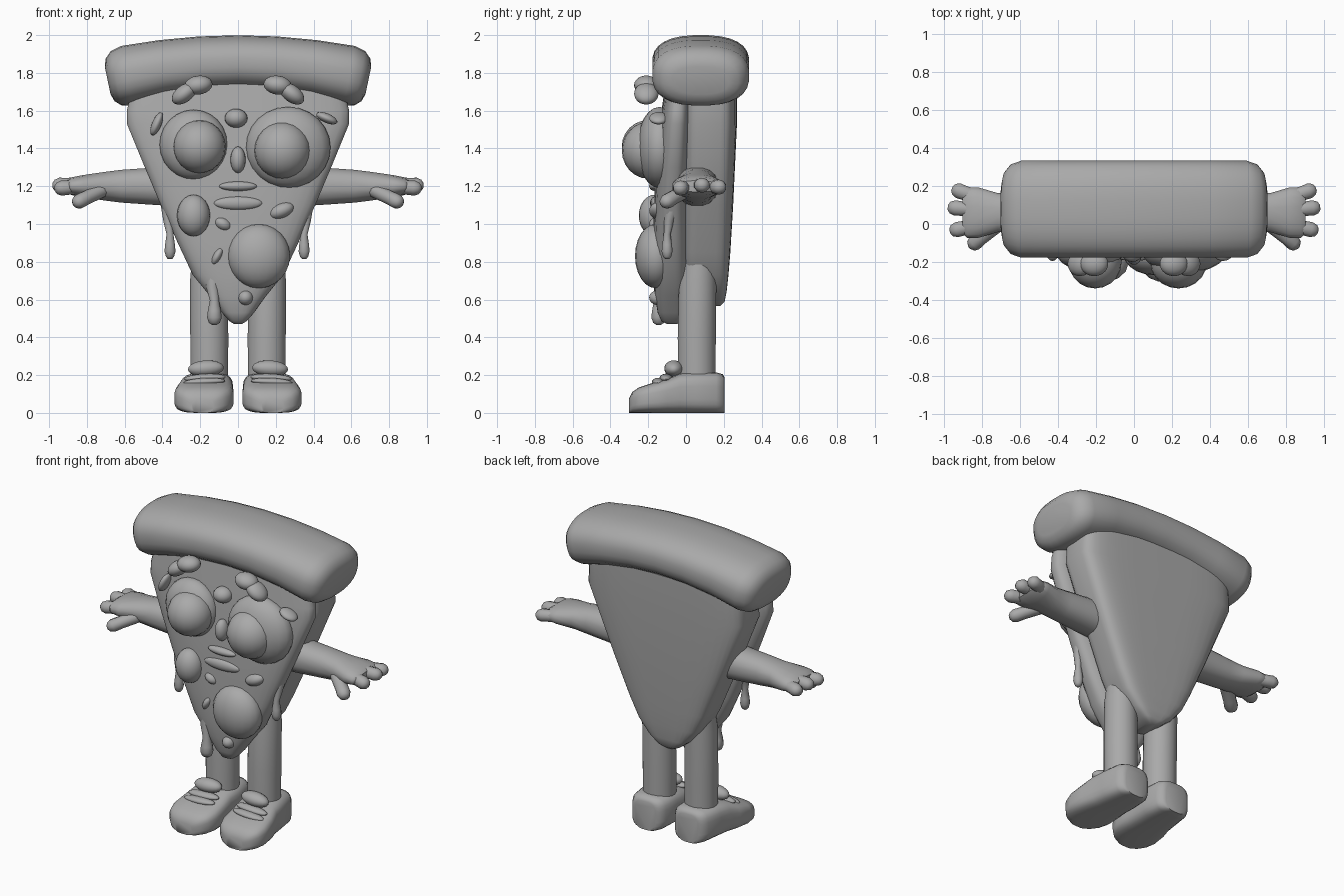
import bpy, bmesh, math
from mathutils import Vector, Matrix

mat = bpy.data.materials.new("plain grey")
mat.diffuse_color = (0.4, 0.4, 0.4, 1)


def finish(name, bm, angle=50, subsurf=0):
    bmesh.ops.recalc_face_normals(bm, faces=bm.faces)
    me = bpy.data.meshes.new(name)
    bm.to_mesh(me)
    bm.free()
    ob = bpy.data.objects.new(name, me)
    bpy.context.collection.objects.link(ob)
    me.materials.append(mat)
    if subsurf:
        ob.modifiers.new("smooth", 'SUBSURF').levels = subsurf
        ob.modifiers["smooth"].render_levels = subsurf
    bpy.ops.object.select_all(action='DESELECT')
    bpy.context.view_layer.objects.active = ob
    ob.select_set(True)
    bpy.ops.object.shade_smooth_by_angle(angle=math.radians(angle))
    return ob


def loft(name, rings, n=24, p=2.5, angle=50, subsurf=0):
    """Skin rounded-box rings, each (centre, half axis u, half axis v)."""
    bm = bmesh.new()
    loops = []
    for c, u, v in rings:
        loop = []
        for i in range(n):
            a = 2 * math.pi * (i + 0.5) / n
            k = [math.copysign(abs(f) ** (2 / p), f) for f in (math.cos(a), math.sin(a))]
            loop.append(bm.verts.new(Vector(c) + Vector(u) * k[0] + Vector(v) * k[1]))
        loops.append(loop)
    for a, b in zip(loops, loops[1:]):
        for i in range(n):
            j = (i + 1) % n
            bm.faces.new((a[i], a[j], b[j], b[i]))
    bm.faces.new(loops[0])
    bm.faces.new(loops[-1])
    return finish(name, bm, angle, subsurf)


def blob(name, loc, size, tilt=0):
    """Ellipsoid, tilted about the front axis."""
    bm = bmesh.new()
    m = Matrix.Translation(loc) @ Matrix.Rotation(tilt, 4, 'Y') @ Matrix.Diagonal((*size, 1))
    bmesh.ops.create_uvsphere(bm, u_segments=20, v_segments=12, radius=1, matrix=m)
    return finish(name, bm)


def slab(name, rows, p):
    """Upright loft, rows of (z, half width, front y, back y)."""
    return loft(name, [((0, (f + b) / 2, z), (w, 0, 0), (0, (b - f) / 2, 0))
                       for z, w, f, b in rows], 32, p)


def tube(name, points, n=12, p=2):
    """Upright tube, points of (x, y, z, radius)."""
    return loft(name, [((x, y, z), (r, 0, 0), (0, r, 0)) for x, y, z, r in points], n, p)


# arched crust roll with rounded ends
crust = []
for x, f in [(0.69, 0.45), (0.677, 0.7), (0.645, 0.9), (0.59, 1), (0.4, 1), (0.2, 1)]:
    crust.append((x, f))
crust = [(-x, f) for x, f in crust] + [(0, 1)] + [(x, f) for x, f in reversed(crust)]
rings = []
for x, f in crust:
    t = 0.3 * x
    h = (0.145 + 0.045 * x * x) * f
    rings.append(((x, 0.078, 1.855 - 0.2 * x * x), (0, 0.257 * (0.25 + 0.75 * f), 0),
                  (h * math.sin(t), 0, h * math.cos(t))))
loft("crust", rings, 28, 2.5, 60)

# dough wedge and the cheese layer on its front
slab("dough", [(1.74, 0.56, -0.02, 0.27), (1.53, 0.57, -0.02, 0.27), (1.1, 0.39, -0.02, 0.25),
               (0.85, 0.28, -0.02, 0.235), (0.73, 0.22, -0.01, 0.225), (0.64, 0.145, 0.0, 0.215),
               (0.59, 0.08, 0.0, 0.205), (0.565, 0.03, 0.03, 0.18)], 5)
slab("cheese", [(1.74, 0.56, -0.11, 0.04), (1.6, 0.59, -0.13, 0.04), (1.53, 0.59, -0.14, 0.04),
                (1.3, 0.495, -0.16, 0.03), (1.1, 0.41, -0.17, 0.02), (0.9, 0.32, -0.175, 0.02),
                (0.73, 0.24, -0.175, 0.02), (0.62, 0.15, -0.165, 0.01), (0.53, 0.085, -0.15, 0.0),
                (0.485, 0.045, -0.13, -0.02), (0.47, 0.02, -0.1, -0.05)], 3)

# eyes: flat round plus bulging ball
blob("left_eye_disc", (-0.235, -0.14, 1.42), (0.18, 0.11, 0.185))
blob("left_eye_ball", (-0.205, -0.2, 1.41), (0.14, 0.14, 0.14))
blob("right_eye_disc", (0.265, -0.14, 1.405), (0.225, 0.12, 0.215))
blob("right_eye_ball", (0.235, -0.2, 1.39), (0.15, 0.14, 0.15))

# brows: two merged lobes each
for s, side in ((-1, "left"), (1, "right")):
    blob(side + "_brow_inner", (s * 0.21, -0.21, 1.735), (0.075, 0.065, 0.05), s * 0.15)
    blob(side + "_brow_outer", (s * 0.285, -0.21, 1.69), (0.075, 0.065, 0.045), s * 0.65)

# toppings, nose and mouth
blob("large_topping", (0.11, -0.16, 0.83), (0.165, 0.11, 0.17))
blob("small_topping", (-0.235, -0.165, 1.045), (0.088, 0.085, 0.11))
blob("nose", (0.0, -0.165, 1.34), (0.04, 0.05, 0.07))
blob("forehead_lump", (-0.01, -0.14, 1.56), (0.06, 0.06, 0.05))
blob("lip", (0.0, -0.165, 1.2), (0.1, 0.03, 0.025))
blob("chin", (0.0, -0.165, 1.11), (0.13, 0.025, 0.035))
for i, (x, z, a, b, t) in enumerate([(-0.43, 1.53, 0.025, 0.065, 0.4), (0.47, 1.56, 0.06, 0.025, 0.4),
                                     (-0.11, 0.83, 0.025, 0.055, 0.5), (0.04, 0.61, 0.04, 0.04, 0),
                                     (0.23, 1.07, 0.07, 0.04, -0.4), (-0.08, 1.0, 0.05, 0.035, 0.5)]):
    blob("cheese_lump_%d" % i, (x, -0.145, z), (a, 0.05, b), t)

# cheese drips
for name, x, y, z in (("tip_drip", -0.125, -0.145, 0.465), ("left_drip", -0.36, -0.1, 0.815),
                      ("right_drip", 0.35, -0.1, 0.815)):
    k = 1 if name == "tip_drip" else 0.75
    lean = 0.01 if x < 0 else -0.01
    tube(name, [(x, y, z, 0.012), (x, y, z + 0.012, 0.03 * k), (x, y, z + 0.04, 0.04 * k),
                (x, y, z + 0.075, 0.036 * k), (x, y, z + 0.13, 0.025 * k),
                (x - lean, y + 0.01, z + 0.2, 0.035 * k), (x - lean, y + 0.04, z + 0.34, 0.05)])

for s, side in ((-1, "left"), (1, "right")):
    # arm running into a flat palm
    loft(side + "_arm", [((s * x, y, z), (0, w, 0), (0, 0, h)) for x, y, z, w, h in
                         [(0.3, 0.06, 1.2, 0.11, 0.11), (0.45, 0.06, 1.2, 0.11, 0.1),
                          (0.62, 0.06, 1.2, 0.1, 0.088), (0.72, 0.06, 1.2, 0.105, 0.075),
                          (0.82, 0.06, 1.2, 0.135, 0.06), (0.88, 0.06, 1.2, 0.135, 0.048),
                          (0.905, 0.06, 1.2, 0.11, 0.03)]], 16, 2.3)
    # fingers and thumb
    for f, (x0, y0, z0, x1, y1, z1) in enumerate([(0.8, 0.13, 1.2, 0.925, 0.175, 1.195),
                                                  (0.8, 0.07, 1.21, 0.945, 0.085, 1.205),
                                                  (0.8, 0.0, 1.2, 0.935, -0.03, 1.19),
                                                  (0.72, 0.0, 1.18, 0.84, -0.1, 1.12)]):
        a, b = Vector((s * x0, y0, z0)), Vector((s * x1, y1, z1))
        d = (b - a).normalized()
        u = d.cross(Vector((0, 0, 1))).normalized()
        v = u.cross(d)
        loft(side + ("_finger_%d" % f if f < 3 else "_thumb"),
             [(a, u * 0.045, v * 0.04), (a.lerp(b, 0.7), u * 0.04, v * 0.038), (b, u * 0.042, v * 0.04),
              (b + d * 0.025, u * 0.032, v * 0.03), (b + d * 0.037, u * 0.014, v * 0.013)], 10, 2)

    # leg
    tube(side + "_leg", [(s * 0.152, 0.057, 0.1, 0.1), (s * 0.152, 0.057, 0.4, 0.102),
                         (s * 0.155, 0.062, 0.7, 0.1), (s * 0.155, 0.075, 0.88, 0.085)], 20)

    # shoe body, lofted heel to toe on a flat sole
    loft(side + "_shoe", [((s * x, y, h / 2), (w, 0, 0), (0, 0, h / 2)) for y, x, w, h in
                          [(0.205, 0.155, 0.075, 0.185), (0.195, 0.155, 0.1, 0.205),
                           (0.16, 0.155, 0.122, 0.215), (0.05, 0.16, 0.135, 0.215),
                           (-0.03, 0.167, 0.14, 0.21), (-0.1, 0.175, 0.152, 0.18),
                           (-0.19, 0.18, 0.158, 0.155), (-0.25, 0.183, 0.14, 0.135),
                           (-0.285, 0.185, 0.105, 0.11), (-0.302, 0.185, 0.06, 0.075)]], 24, 3.6)
    # tongue and lace bars
    blob(side + "_shoe_tongue", (s * 0.17, -0.065, 0.235), (0.095, 0.05, 0.043), s * 0.06)
    blob(side + "_lace_upper", (s * 0.175, -0.105, 0.185), (0.11, 0.035, 0.022), s * 0.05)
    blob(side + "_lace_lower", (s * 0.178, -0.145, 0.165), (0.11, 0.035, 0.02), s * 0.05)
